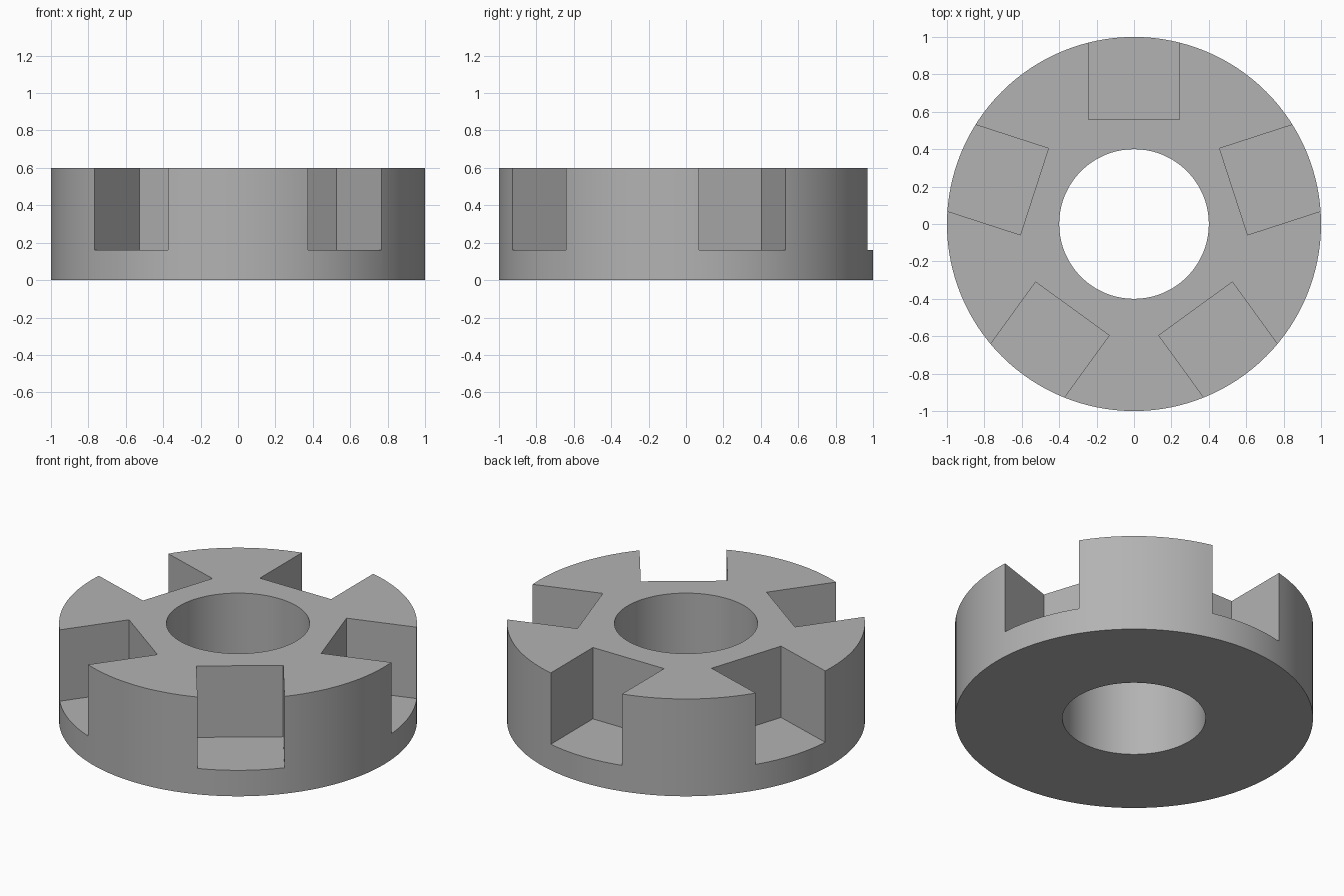
import bpy
import math
from mathutils import Matrix, Vector

if "Cube" in bpy.data.objects:
    bpy.data.objects.remove(bpy.data.objects["Cube"], do_unlink=True)

OUTER, BORE, HEIGHT = 1.0, 0.4, 0.6
SLOTS, SLOT_WIDTH, SLOT_INNER, SLOT_FLOOR = 5, 0.486, 0.56, 0.16

grey = bpy.data.materials.new("plain_grey")
grey.use_nodes = True
colour = (0.45, 0.45, 0.45, 1)
grey.diffuse_color = colour
grey.node_tree.nodes["Principled BSDF"].inputs["Base Color"].default_value = colour


def cylinder(name, radius, bottom, top):
    bpy.ops.mesh.primitive_cylinder_add(
        vertices=128, radius=radius, depth=top - bottom,
        location=(0, 0, (top + bottom) / 2))
    obj = bpy.context.object
    obj.name = name
    return obj


def slot_box(name, angle):
    bpy.ops.mesh.primitive_cube_add(size=1)
    obj = bpy.context.object
    obj.name = name
    length, tall = 1.0, 1.0
    centre = Vector((SLOT_INNER + length / 2, 0, SLOT_FLOOR + tall / 2))
    obj.matrix_world = (Matrix.Rotation(angle, 4, "Z") @ Matrix.Translation(centre)
                        @ Matrix.Diagonal((length, SLOT_WIDTH, tall, 1)))
    return obj


# Disc body
body = cylinder("slotted_ring", OUTER, 0, HEIGHT)
body.data.materials.append(grey)

# Centre bore and five open slots around the rim
cutters = [cylinder("bore_cutter", BORE, -0.2, HEIGHT + 0.2)]
for i in range(SLOTS):
    cutters.append(slot_box("slot_cutter", math.pi / 2 + i * math.tau / SLOTS))

for cutter in cutters:
    cutter.hide_render = True
    cut = body.modifiers.new("cut", "BOOLEAN")
    cut.operation = "DIFFERENCE"
    cut.solver = "EXACT"
    cut.object = cutter

# Apply the cuts, drop the cutters, smooth the round walls
bpy.ops.object.select_all(action="DESELECT")
body.select_set(True)
bpy.context.view_layer.objects.active = body
for cut in list(body.modifiers):
    bpy.ops.object.modifier_apply(modifier=cut.name)
for cutter in cutters:
    bpy.data.objects.remove(cutter, do_unlink=True)
bpy.ops.object.shade_smooth_by_angle(angle=math.radians(30))
